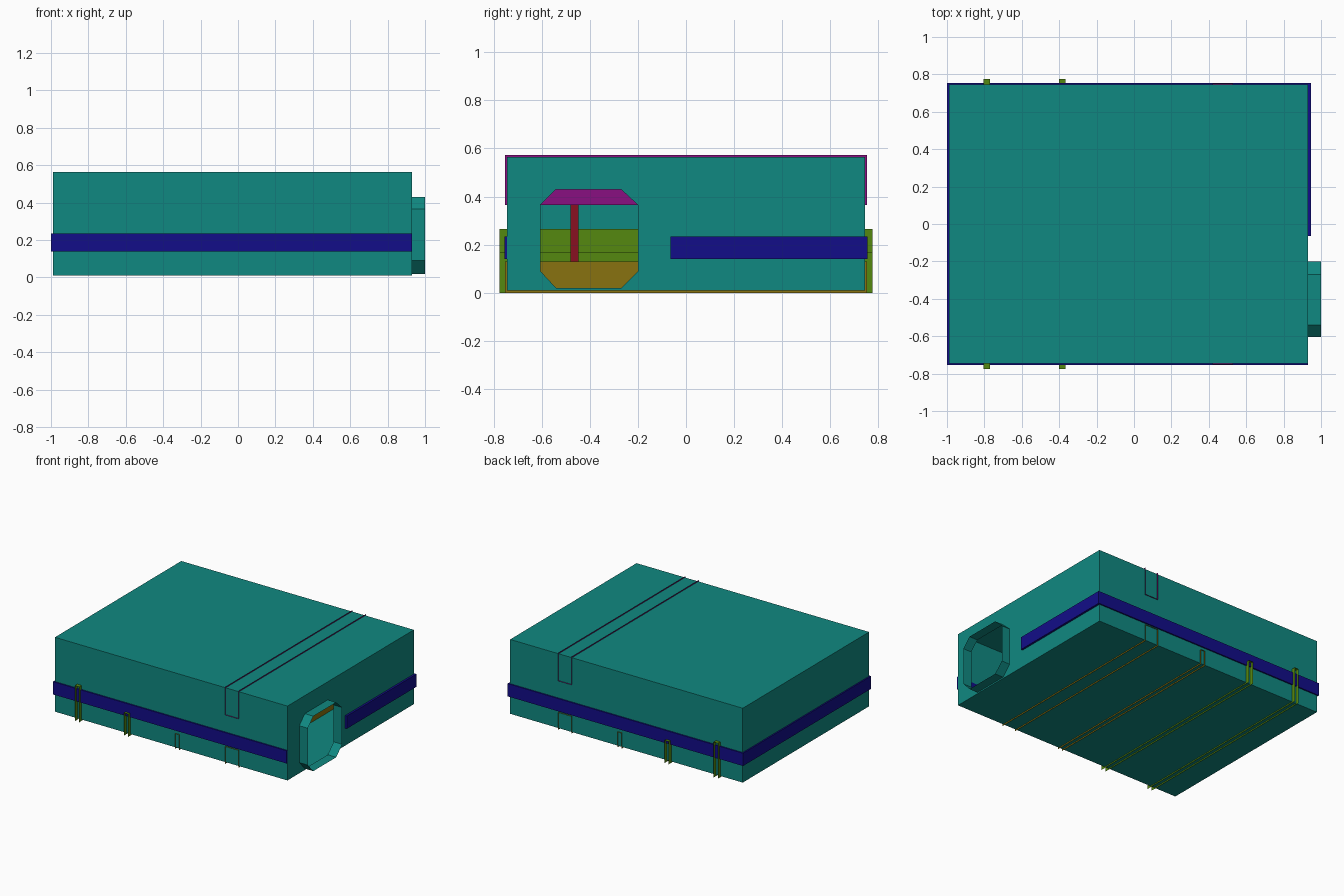
import bpy, bmesh

if "Cube" in bpy.data.objects:
    bpy.data.objects.remove(bpy.data.objects["Cube"])

X0, X1, Y, Z0, Z1 = -0.99, 0.93, 0.745, 0.01, 0.565


def material(name, color):
    m = bpy.data.materials.new(name)
    m.diffuse_color = (*color, 1)
    m.use_nodes = True
    m.node_tree.nodes["Principled BSDF"].inputs["Base Color"].default_value = m.diffuse_color
    return m


TEAL = material("teal", (0.005, 0.25, 0.22))
NAVY = material("navy", (0.006, 0.004, 0.25))
MAGENTA = material("magenta", (0.25, 0.005, 0.22))
GREEN = material("green", (0.09, 0.25, 0.005))
OLIVE = material("olive", (0.25, 0.17, 0.005))
RED = material("red", (0.25, 0.005, 0.015))


def make_object(name, verts, faces, mat, fix_normals=True):
    bm = bmesh.new()
    vs = [bm.verts.new(v) for v in verts]
    for f in faces:
        bm.faces.new([vs[i] for i in f])
    if fix_normals:
        bmesh.ops.recalc_face_normals(bm, faces=bm.faces)
    me = bpy.data.meshes.new(name)
    bm.to_mesh(me)
    bm.free()
    me.materials.append(mat)
    ob = bpy.data.objects.new(name, me)
    bpy.context.collection.objects.link(ob)
    return ob


def box_verts(x0, x1, y0, y1, z0, z1):
    return [(x, y, z) for x in (x0, x1)
            for y, z in ((y0, z0), (y1, z0), (y1, z1), (y0, z1))]


# Octagonal port profile (y, z), two points per side: bottom, back, top, front
port = [(-0.54, 0.02), (-0.27, 0.02), (-0.2, 0.09), (-0.2, 0.365),
        (-0.27, 0.43), (-0.54, 0.43), (-0.605, 0.365), (-0.605, 0.09)]

# Body shell: box whose right wall is open at the port
verts = box_verts(X0, X1, -Y, Y, Z0, Z1) + [(X1, y, z) for y, z in port]
faces = [(0, 3, 2, 1), (0, 1, 5, 4), (1, 2, 6, 5), (2, 3, 7, 6), (3, 0, 4, 7)]
for i in range(4):
    a, b = 8 + 2 * i, 9 + 2 * i
    c, d = 4 + i, 4 + (i + 1) % 4
    faces += [(c, d, b, a), (d, 8 + (2 * i + 2) % 8, b)]
make_object("body_shell", verts, faces, TEAL)

# Short open collar around the port
verts = [(x, y, z) for x in (X1, 1.0) for y, z in port]
faces = [(i, (i + 1) % 8, 8 + (i + 1) % 8, 8 + i) for i in range(8)]
make_object("port_collar", verts, faces, TEAL, fix_normals=False)

# Belt wrapping the front, left and back walls and part of the right wall
outer = [(X1, -0.755), (-1.0, -0.755), (-1.0, 0.755), (0.945, 0.755), (0.945, -0.065)]
inner = [(X1, -Y), (X0, -Y), (X0, Y), (X1, Y), (X1, -0.065)]
verts = [(x, y, z) for z in (0.14, 0.235) for path in (outer, inner) for x, y in path]
faces = [(0, 5, 15, 10), (4, 14, 19, 9)]
for i in range(4):
    o, n = i, 5 + i
    faces += [(o, o + 1, o + 11, o + 10), (n, n + 10, n + 11, n + 1),
              (o, n, n + 1, o + 1), (o + 10, o + 11, n + 11, n + 10)]
make_object("belt", verts, faces, NAVY)


# Strap ribs: two side plates and the inner cap, open on the outside
def strap(name, x0, x1, y, z0, z1, cap_top, mat):
    cap = (2, 3, 7, 6) if cap_top else (0, 1, 5, 4)
    make_object(name, box_verts(x0, x1, -y, y, z0, z1),
                [(0, 3, 2, 1), (4, 5, 6, 7), cap], mat)


strap("upper_strap", 0.42, 0.53, 0.752, 0.365, 0.573, False, MAGENTA)
strap("lower_wide_strap", 0.42, 0.53, 0.752, 0, 0.13, True, OLIVE)
strap("lower_strap_left", -0.805, -0.77, 0.775, 0, 0.265, True, GREEN)
strap("lower_strap_middle", -0.4, -0.365, 0.775, 0, 0.17, True, GREEN)
strap("lower_strap_right", 0.005, 0.04, 0.752, 0, 0.115, True, OLIVE)

# Inner post seen through the port
make_object("inner_post", box_verts(0.45, 0.5, -0.48, -0.447, 0.13, 0.365),
            [(0, 3, 2, 1), (4, 5, 6, 7), (0, 1, 5, 4), (1, 2, 6, 5),
             (2, 3, 7, 6), (3, 0, 4, 7)], RED)
